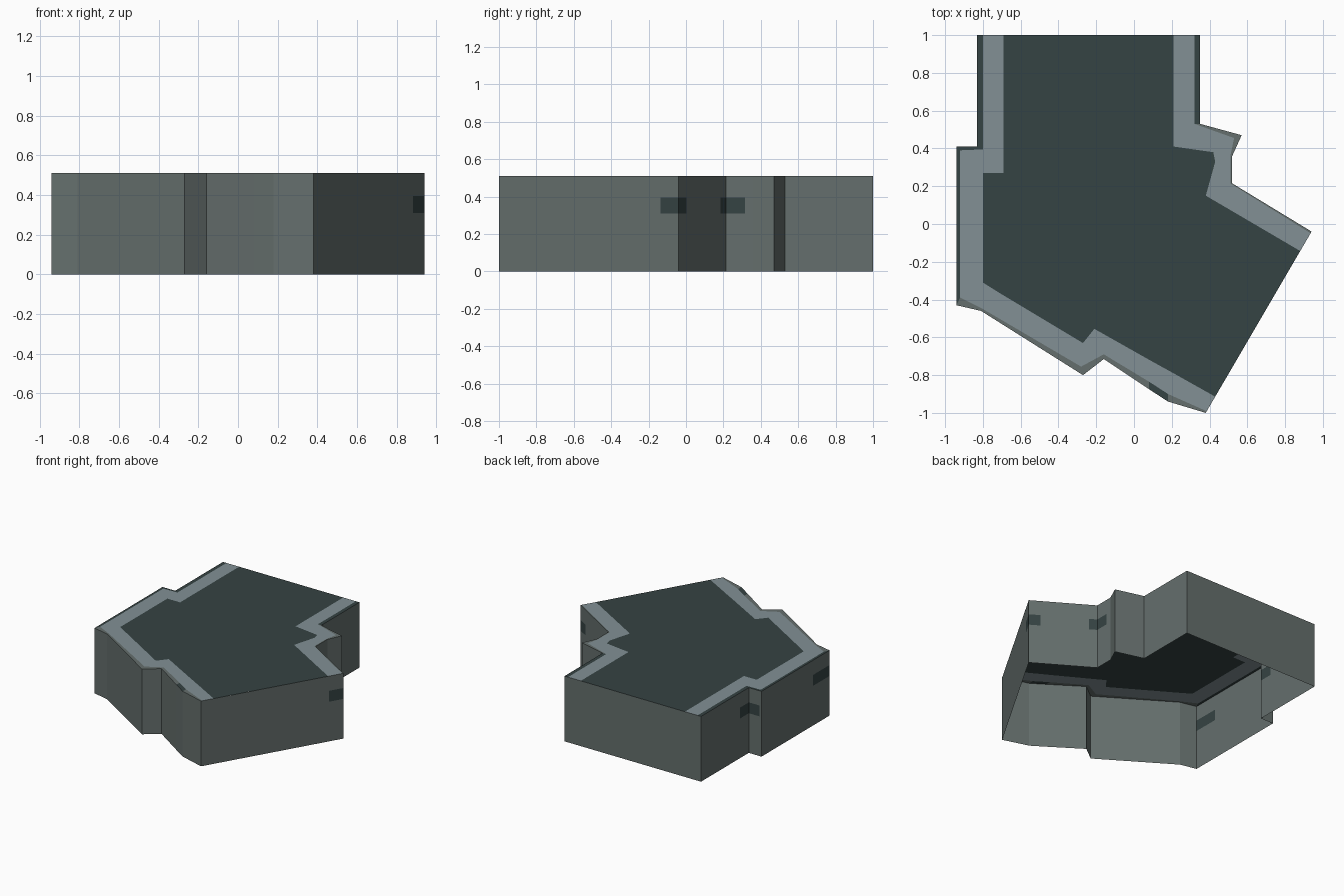
import bpy, bmesh
from mathutils import Vector

if "Cube" in bpy.data.objects:
    bpy.data.objects.remove(bpy.data.objects["Cube"])

H = 0.51  # height of the block


def lin(hexcode):
    out = []
    for i in (0, 2, 4):
        c = int(hexcode[i:i + 2], 16) / 255
        out.append(c / 12.92 if c <= 0.04045 else ((c + 0.055) / 1.055) ** 2.4)
    return (*out, 1)


def material(name, hexcode):
    m = bpy.data.materials.new(name)
    m.diffuse_color = lin(hexcode)
    m.use_nodes = True
    m.node_tree.nodes["Principled BSDF"].inputs["Base Color"].default_value = m.diffuse_color
    return m


MATS = [material("dark_slate", "354343"),
        material("pale_grey", "829095"),
        material("mid_grey", "656F6D")]
DARK, PALE, MID = 0, 1, 2


def build(name, faces, flip_up=True):
    """faces: list of (points, material index)."""
    bm = bmesh.new()
    for pts, mat in faces:
        f = bm.faces.new([bm.verts.new(p) for p in pts])
        f.material_index = mat
    bmesh.ops.remove_doubles(bm, verts=bm.verts[:], dist=0.0005)
    bmesh.ops.triangulate(bm, faces=[f for f in bm.faces if len(f.verts) > 4])
    bm.normal_update()
    if flip_up:
        for f in bm.faces:
            if f.normal.z < 0:
                f.normal_flip()
    me = bpy.data.meshes.new(name)
    bm.to_mesh(me)
    bm.free()
    for m in MATS:
        me.materials.append(m)
    ob = bpy.data.objects.new(name, me)
    bpy.context.collection.objects.link(ob)


def top(p):
    return (p[0], p[1], H)


def strip(a, b, colour):
    """Flat band between two paths of equal length."""
    return [([top(a[i]), top(a[i + 1]), top(b[i + 1]), top(b[i])], colour(i))
            for i in range(len(a) - 1)]


# Left side paths: outline, outer edge of pale band, inner edge of pale band
l_out = [(-.83, 1), (-.83, .41), (-.94, .41), (-.94, -.43), (-.81, -.46),
         (-.27, -.80), (-.16, -.715), (.08, -.875), (.18, -.94), (.38, -1)]
l_mid = [(-.80, 1), (-.80, .395), (-.92, .39), (-.92, -.39), (-.80, -.45),
         (-.28, -.755), (-.16, -.69), (.08, -.835), (.18, -.90), (.385, -.991)]
l_in = [(-.69, 1), (-.69, .27), (-.80, .27), (-.80, -.31), (-.72, -.36),
        (-.27, -.63), (-.21, -.555), (.10, -.73), (.20, -.785), (.43, -.914)]

# Right side paths
r_out = [(.35, 1), (.35, .53), (.57, .47), (.52, .36), (.52, .215), (.94, -.04)]
r_mid = [(.32, 1), (.32, .53), (.53, .455), (.51, .36), (.51, .215), (.935, -.049)]
r_in = [(.21, 1), (.21, .41), (.42, .38), (.43, .33), (.38, .15), (.88, -.143)]

# Top surface
build("floor", [([top(p) for p in l_in + r_in[::-1]], DARK)])
build("left_border", strip(l_mid, l_in, lambda i: PALE))
build("right_border", strip(r_mid, r_in, lambda i: PALE))
build("left_rim", strip(l_out, l_mid, lambda i: DARK if i in (0, 1, 2, 7) else MID))
build("right_rim", strip(r_out, r_mid, lambda i: DARK if i == 0 else MID))

# Walls, open underneath, with dark marks cut at given stretches of some edges
outline = l_out + r_out[::-1]
marks = {0: (.82, 1), 1: (0, .86), 2: (.76, 1),
         9: (.90, 1), 10: (0, .17), 11: (0, 0)}
marks[10] = (0, .17)
marks[11] = (.0, .70)
z_rows = (0, .31, .395, H)
walls = []
for i, a in enumerate(outline):
    a, b = Vector(a), Vector(outline[(i + 1) % len(outline)])
    spans = [(a, b, False)]
    if i in marks:
        p, q = (a.lerp(b, t) for t in marks[i])
        spans = [(a, p, False), (p, q, True), (q, b, False)]
        if i == 10:  # this edge is marked at both ends
            r = a.lerp(b, .88)
            spans[-1:] = [(q, r, False), (r, b, True)]
    for p, q, marked in spans:
        if (q - p).length < 0.001:
            continue
        for k in range(3):
            z0, z1 = z_rows[k], z_rows[k + 1]
            walls.append(([(*p, z0), (*q, z0), (*q, z1), (*p, z1)],
                          DARK if marked and k == 1 else MID))
build("walls", walls, flip_up=False)
